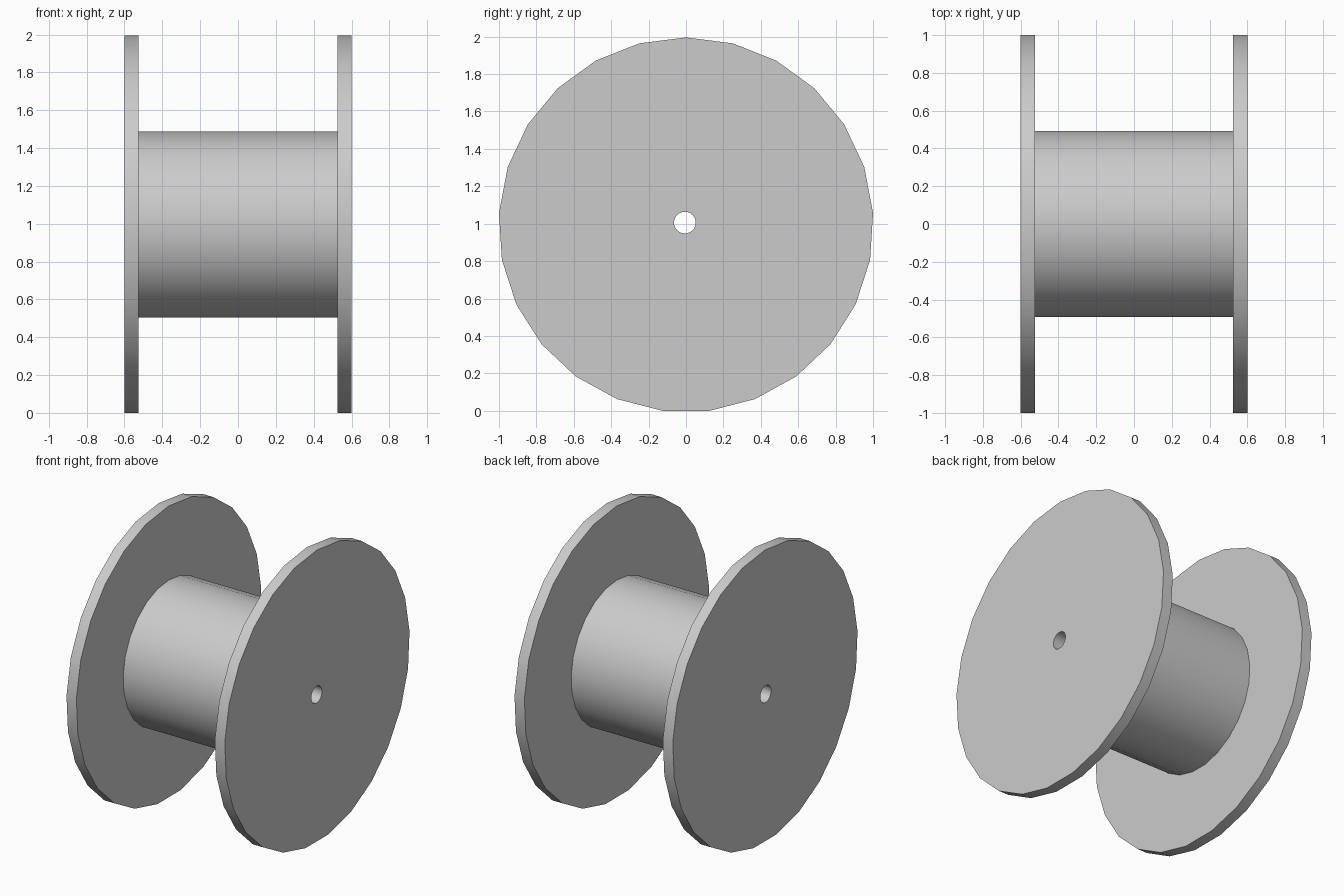
import bpy
from math import radians

if "Cube" in bpy.data.objects:
    bpy.data.objects.remove(bpy.data.objects["Cube"])

SIDES = 25           # one corner points straight up
AXIS_Z = 0.994
HALF_BARREL = 0.525
HALF_WIDTH = 0.6


def x_cylinder(name, radius, x0, x1, y=0.0, z=AXIS_Z, sides=SIDES):
    """Cylinder lying along x, from x0 to x1."""
    bpy.ops.mesh.primitive_cylinder_add(
        vertices=sides, radius=radius, depth=x1 - x0,
        location=((x0 + x1) / 2, y, z),
        rotation=(radians(90), 0, radians(90)))
    obj = bpy.context.object
    obj.name = name
    bpy.ops.object.transform_apply(location=False, rotation=True, scale=True)
    return obj


# axle bore cutter
bore = x_cylinder("bore_cutter", 0.058, -1, 1, y=-0.006, z=1.006, sides=32)
bore.hide_render = True

# winding barrel and the two end flanges
parts = [
    x_cylinder("barrel", 0.494, -HALF_BARREL, HALF_BARREL),
    x_cylinder("left_flange", 1.002, -HALF_WIDTH, -HALF_BARREL),
    x_cylinder("right_flange", 1.002, HALF_BARREL, HALF_WIDTH),
]

# bore every part, then smooth the rims and keep the edges sharp
for part in parts:
    bpy.ops.object.select_all(action='DESELECT')
    part.select_set(True)
    bpy.context.view_layer.objects.active = part
    cut = part.modifiers.new("axle_hole", 'BOOLEAN')
    cut.operation = 'DIFFERENCE'
    cut.solver = 'EXACT'
    cut.object = bore
    bpy.ops.object.modifier_apply(modifier=cut.name)
    bpy.ops.object.shade_smooth_by_angle(angle=radians(30))

bpy.data.objects.remove(bore, do_unlink=True)
